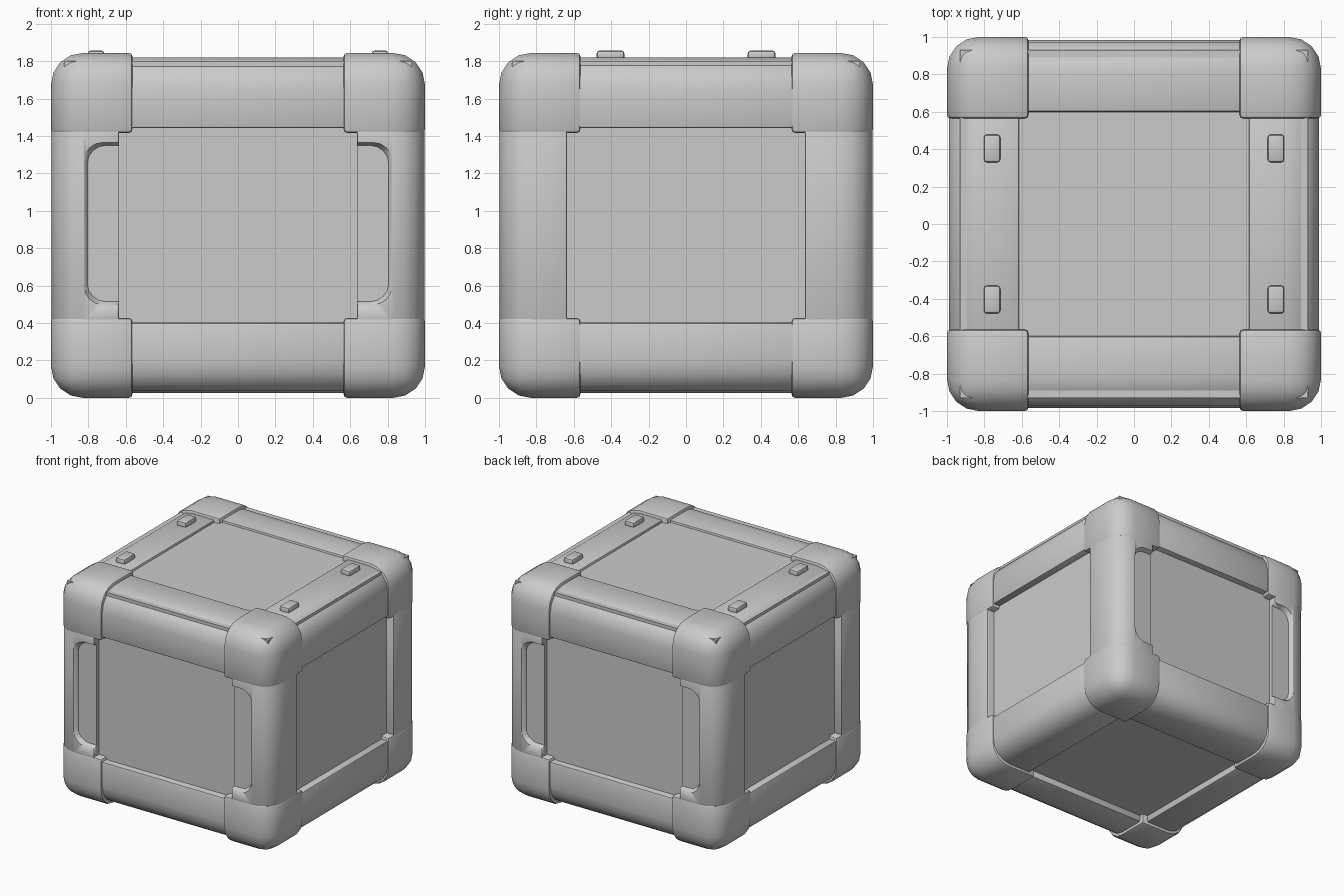
import bpy, bmesh, math
from mathutils import Vector

if "Cube" in bpy.data.objects:
    bpy.data.objects.remove(bpy.data.objects["Cube"])

MID = 0.922   # height of the horizontal symmetry plane


def finish(bm, name, mirror=(False, False, False), cutter=None):
    me = bpy.data.meshes.new(name)
    bmesh.ops.recalc_face_normals(bm, faces=bm.faces)
    bm.to_mesh(me)
    bm.free()
    ob = bpy.data.objects.new(name, me)
    ob.location.z = MID
    bpy.context.collection.objects.link(ob)
    if cutter:
        m = ob.modifiers.new("grip_cut", 'BOOLEAN')
        m.operation, m.object, m.solver = 'DIFFERENCE', cutter, 'EXACT'
    if any(mirror):
        m = ob.modifiers.new("mirror", 'MIRROR')
        m.use_axis = mirror
        m.use_mirror_merge = False
    bpy.ops.object.select_all(action='DESELECT')
    ob.select_set(True)
    bpy.context.view_layer.objects.active = ob
    bpy.ops.object.shade_smooth_by_angle(angle=math.radians(35))
    return ob


def box(lo, hi, axes=(), radius=0.0, segs=4, small=0.0):
    """Box whose outer edges (max side of two listed axes) are rounded,
    then every remaining sharp edge gets a small bevel."""
    bm = bmesh.new()
    bmesh.ops.create_cube(bm, size=1)
    lo, hi = Vector(lo), Vector(hi)
    for v in bm.verts:
        v.co = Vector([(lo[i] + hi[i]) / 2 + v.co[i] * (hi[i] - lo[i]) for i in range(3)])
    if radius:
        def outer(e):
            return sum(all(abs(v.co[i] - hi[i]) < 1e-5 for v in e.verts) for i in axes) >= 2
        bmesh.ops.bevel(bm, geom=[e for e in bm.edges if outer(e)], offset=radius,
                        segments=segs, profile=0.5, affect='EDGES', clamp_overlap=True)
    if small:
        bm.normal_update()
        sharp = [e for e in bm.edges if len(e.link_faces) == 2 and e.calc_face_angle() > 0.9]
        bmesh.ops.bevel(bm, geom=sharp, offset=small, segments=2, profile=0.5,
                        affect='EDGES', clamp_overlap=True)
    return bm


# Recessed panels: one inner body
finish(box((-0.93, -0.93, 0.08 - MID), (0.93, 0.93, 1.80 - MID)), "panel_body")

# Eight corner guards
finish(box((0.565, 0.565, 0.495), (1.0, 1.0, MID), (0, 1, 2), 0.17, 4, 0.018),
       "corner_guards", (True, True, True))

# Horizontal beams, left-right and front-back
finish(box((-0.6, 0.6, 0.52), (0.6, 0.985, 0.897), (1, 2), 0.17, 4, 0.012),
       "cross_beams", (False, True, True))
finish(box((0.615, -0.6, 0.52), (0.99, 0.6, 0.897), (0, 2), 0.17, 4, 0.012),
       "side_beams", (True, False, True))

# Cutter for the shallow finger grips, with sloping walls
bm = box((0.5, 0.96, -0.43), (0.83, 1.0, 0.45))
ends = [e for e in bm.edges if all(v.co.x > 0.8 for v in e.verts)
        and abs(e.verts[0].co.z - e.verts[1].co.z) < 1e-4]
bmesh.ops.bevel(bm, geom=ends, offset=0.1, segments=4, profile=0.5, affect='EDGES')
for v in bm.verts:
    if v.co.y < 0.98:
        v.co.x -= 0.025
        v.co.z = 0.01 + (v.co.z - 0.01) * 0.95
    else:
        v.co.y = 1.01
grip = finish(bm, "grip_cutter")
grip.hide_render = True
grip.hide_set(True)

# Four upright posts with grips on front and back
finish(box((0.635, 0.635, -0.52), (0.996, 0.996, 0.52), (0, 1), 0.17, 4, 0.012),
       "corner_posts", (True, True, False), grip)

# Four small feet pads on the lid
finish(box((0.715, 0.33, 0.88), (0.803, 0.478, 1.857 - MID), small=0.015),
       "lid_studs", (True, True, False))
